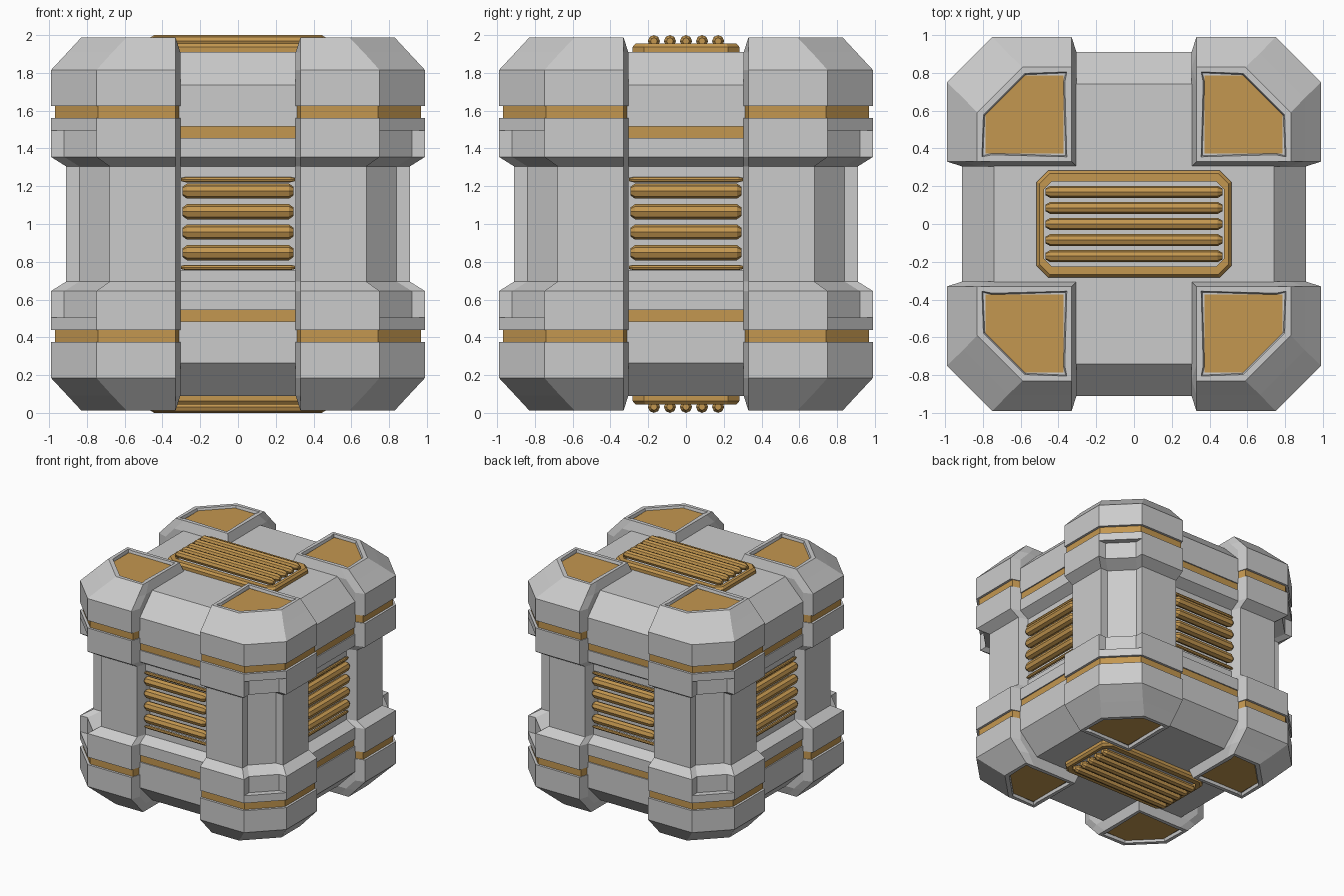
import bpy, bmesh, math
from mathutils import Matrix, Vector

if "Cube" in bpy.data.objects:
    bpy.data.objects.remove(bpy.data.objects["Cube"])

gold = bpy.data.materials.new("gold")
gold.diffuse_color = (0.55, 0.31, 0.08, 1)
gold.use_nodes = True
gold.node_tree.nodes["Principled BSDF"].inputs["Base Color"].default_value = gold.diffuse_color


def loft(name, rings, mat=None, M=Matrix(), closed=False, pad=False):
    """Skin a stack of equal point rings; closed joins last ring to first."""
    bm = bmesh.new()
    vs = [[bm.verts.new(M @ Vector(p)) for p in ring] for ring in rings]
    n = len(vs[0])
    pairs = list(zip(vs, vs[1:])) + ([(vs[-1], vs[0])] if closed else [])
    for a, b in pairs:
        for i in range(n):
            j = (i + 1) % n
            bm.faces.new((a[i], a[j], b[j], b[i]))
    if not closed:
        bm.faces.new(vs[0])
        bm.faces.new(vs[-1])
    bmesh.ops.remove_doubles(bm, verts=bm.verts[:], dist=0.0005)
    bmesh.ops.recalc_face_normals(bm, faces=bm.faces[:])
    if pad:  # sunken recess in both end caps
        bm.normal_update()
        ends = [f for f in bm.faces if abs(f.calc_center_median().z - 1) > 0.98]
        bmesh.ops.inset_individual(bm, faces=ends, thickness=0.036)
        bmesh.ops.inset_individual(bm, faces=ends, thickness=0.008, depth=-0.025)
    me = bpy.data.meshes.new(name)
    bm.to_mesh(me)
    bm.free()
    ob = bpy.data.objects.new(name, me)
    bpy.context.collection.objects.link(ob)
    if mat:
        me.materials.append(mat)
    return ob


def pillar_ring(r, c, d, z, q=0.305):
    """Corner section: r outer reach, c chamfer start, d corner groove depth."""
    i, s = 0.33, r - 0.08
    return [(x, y, z) for x, y in ((q, q), (s, q), (r, i), (r, c), (r - d, c),
                                   (c, r - d), (c, r), (i, r), (q, s))]


def core_ring(r, z):
    a = 0.4
    return [(x, y, z) for x, y in ((r, -a), (r, a), (a, r), (-a, r),
                                   (-r, a), (-r, -a), (-a, -r), (a, -r))]


def cut_rect(x, y, c, z):
    return [(px, py, z) for px, py in ((x, c - y), (x, y - c), (x - c, y), (c - x, y),
                                       (-x, y - c), (-x, c - y), (c - x, -y), (x - c, -y))]


def mirrored(half):
    """Add the lower half of a profile whose last entry is z."""
    return half + [(*p[:-1], 2 - p[-1]) if len(p) < 5 else (*p[:3], 2 - p[3], p[4])
                   for p in reversed(half)]


def slat(name, half, rad, M):
    rings = [[(x, s * rad * math.sin(k * math.pi / 4), s * rad * math.cos(k * math.pi / 4))
              for k in range(8)]
             for x, s in ((-half, 0.55), (0.025 - half, 1), (half - 0.025, 1), (half, 0.55))]
    loft(name, rings, gold, M)


T, R = Matrix.Translation, Matrix.Rotation

# central body with recessed vent bays
core = mirrored([(0.74, 1.91), (0.91, 1.737), (0.91, 1.515), (0.88, 1.515), (0.88, 1.455),
                 (0.91, 1.455), (0.91, 1.355), (0.83, 1.305), (0.83, 1.247), (0.77, 1.247)])
loft("core_body", [core_ring(*p) for p in core])
for z in (1.485, 0.515):
    loft("core_band", [core_ring(0.9, z - 0.03), core_ring(0.9, z + 0.03)], gold)

# four corner pillars with gold bands and end panels
pillar = mirrored([(0.83, 0.59, 0, 1.987, 0.33), (0.904, 0.667, 0, 1.907), (0.99, 0.75, 0, 1.815),
                   (0.99, 0.75, 0, 1.625), (0.95, 0.73, 0, 1.625), (0.95, 0.73, 0, 1.56),
                   (0.99, 0.75, 0, 1.56), (0.99, 0.75, 0, 1.495), (0.99, 0.75, 0.07, 1.495),
                   (0.99, 0.75, 0.07, 1.355), (0.91, 0.68, 0.07, 1.305)])
lo, hi, c = 0.374, 0.786, 0.577
panel = [(lo, lo), (hi, lo), (hi, c), (c, hi), (lo, hi)]
for sx in (1, -1):
    for sy in (1, -1):
        M = Matrix.Diagonal((sx, sy, 1, 1))
        loft("corner_pillar", [pillar_ring(*p) for p in pillar], M=M, pad=True)
        for sz in (1, -1):
            z = 1 + sz * 0.5925
            loft("pillar_band", [pillar_ring(0.97, 0.74, 0, z + h) for h in (-0.0325, 0.0325)],
                 gold, M)
            loft("end_panel", [[(x, y, 1 + sz * h) for x, y in panel] for h in (0.94, 0.968)],
                 gold, M)

# side vents on all four faces
for k in range(4):
    spin = R(k * math.pi / 2, 4, 'Z')
    for z in (0.848, 0.957, 1.065, 1.174):
        slat("side_vent_slat", 0.295, 0.04, spin @ T((0, -0.845, z)) @ R(math.pi / 2, 4, 'X'))
    for z in (0.77, 1.235):
        slat("side_vent_edge", 0.303, 0.014, spin @ T((0, -0.84, z)) @ R(math.pi / 2, 4, 'X'))

# top and bottom vents: bevelled frame with slats
for M in (Matrix(), T((0, 0, 2)) @ R(math.pi, 4, 'X')):
    loft("vent_frame", [cut_rect(0.515, 0.283, 0.06, 1.9), cut_rect(0.515, 0.283, 0.06, 1.937),
                        cut_rect(0.5, 0.268, 0.055, 1.955), cut_rect(0.475, 0.225, 0.04, 1.955),
                        cut_rect(0.475, 0.225, 0.04, 1.9)], gold, M, closed=True)
    for j in range(-2, 3):
        slat("vent_slat", 0.468, 0.032, M @ T((0, j * 0.085, 1.968)))
